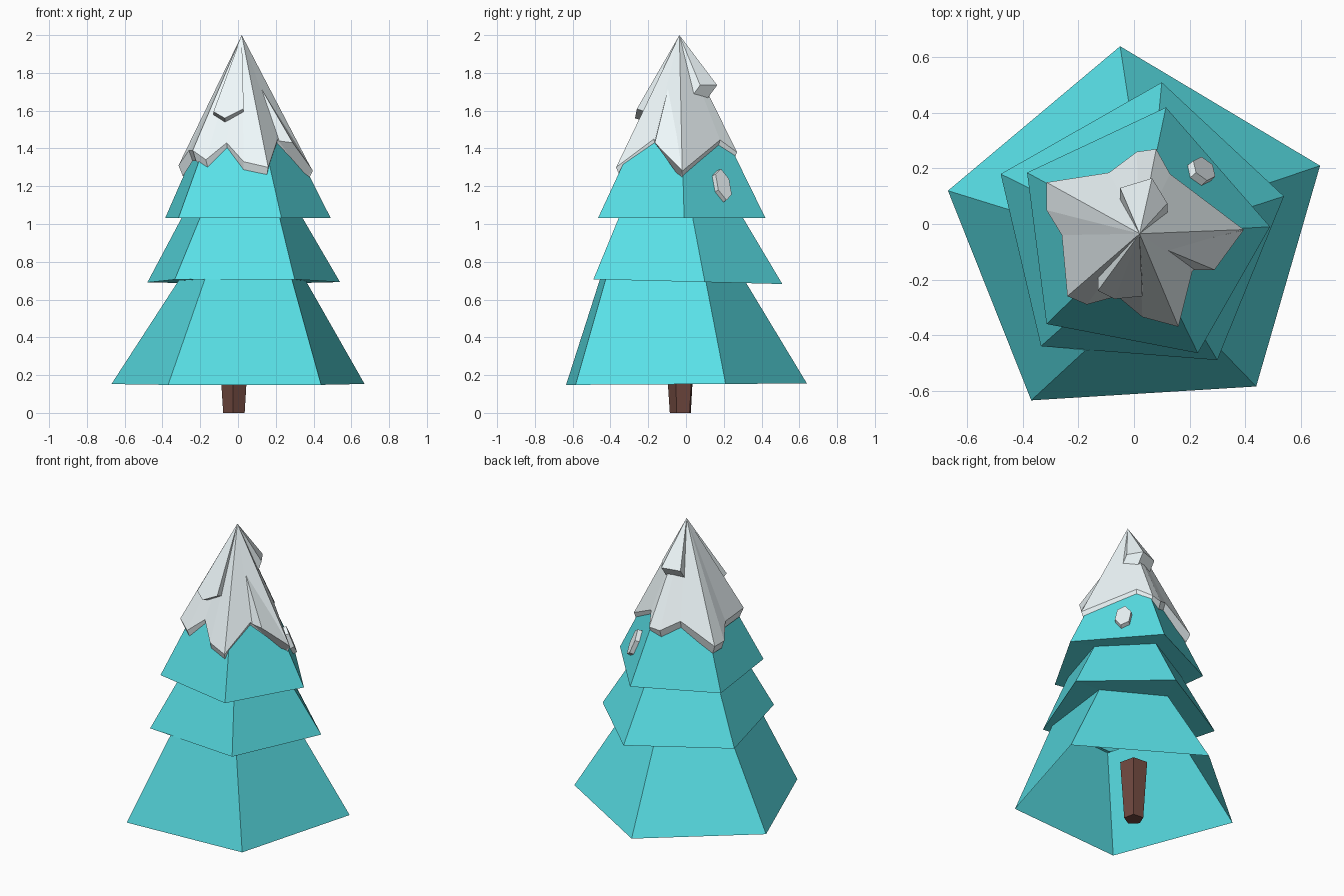
import bpy, bmesh, math
from mathutils import Vector

if "Cube" in bpy.data.objects:
    bpy.data.objects.remove(bpy.data.objects["Cube"])


def make_mat(name, rgb):
    m = bpy.data.materials.new(name)
    m.diffuse_color = (*rgb, 1)
    m.use_nodes = True
    m.node_tree.nodes["Principled BSDF"].inputs["Base Color"].default_value = m.diffuse_color
    return m


TEAL = make_mat("teal", (0.10, 0.75, 0.80))
BARK = make_mat("bark", (0.16, 0.065, 0.05))
SNOW = make_mat("snow", (0.86, 0.94, 0.96))


def build(name, verts, faces, mat):
    me = bpy.data.meshes.new(name)
    me.from_pydata([tuple(v) for v in verts], [], faces)
    bm = bmesh.new()
    bm.from_mesh(me)
    bmesh.ops.recalc_face_normals(bm, faces=bm.faces[:])
    bm.to_mesh(me)
    bm.free()
    me.materials.append(mat)
    ob = bpy.data.objects.new(name, me)
    bpy.context.collection.objects.link(ob)
    return ob


def bridge(a, b, n):
    return [(a + i, a + (i + 1) % n, b + (i + 1) % n, b + i) for i in range(n)]


def snow_slab(name, rim, low, apex, closed):
    """Fan of faces from the tip to a rim, with a wall down to the lower rim."""
    n = len(rim)
    verts = [apex] + rim + low
    faces = []
    for i in range(n if closed else n - 1):
        j = (i + 1) % n
        faces += [(0, 1 + i, 1 + j), (1 + i, 1 + n + i, 1 + n + j, 1 + j)]
        if not closed:
            faces.append((0, 1 + n + j, 1 + n + i))
    if not closed:
        faces += [(0, 1 + n, 1), (0, n, 2 * n)]
    return build(name, verts, faces, SNOW)


APEX = Vector((0.02, -0.035, 2.0))

# Foliage: three pentagonal skirts in one shell, open underneath
base1 = [(-.67, .12), (-.37, -.635), (.44, -.585), (.67, .21), (-.05, .64)]
top1 = [(-.315, .01), (-.175, -.455), (.285, -.425), (.36, .105), (0, .315)]
base2 = [(-.48, .18), (-.335, -.44), (.30, -.49), (.54, .10), (.10, .51)]
top2 = [(-.297, .09), (-.20, -.32), (.22, -.355), (.34, .035), (.08, .30)]
base3 = [(-.385, .185), (-.315, -.36), (.23, -.465), (.49, -.01), (.115, .42)]


def ring(pts, z, tilt=0.0):
    return [(x, y, z + tilt * y) for x, y in pts]


rings = [ring(base1, 0.152, 0.006), ring(top1, 0.70, -0.02), ring(base2, 0.695, -0.025),
         ring(top2, 1.035), ring(base3, 1.033)]
verts = [v for r in rings for v in r] + [(0.02, -0.035, 1.96)]
faces = [f for k in range(4) for f in bridge(5 * k, 5 * k + 5, 5)]
faces += [(20 + i, 20 + (i + 1) % 5, 25) for i in range(5)]
build("foliage", verts, faces, TEAL)

# Trunk: tapered pentagon, wider at the top
verts = []
for r, z in ((0.06, 0.0), (0.085, 0.38)):
    for i in range(5):
        a = math.radians(-95 + 72 * i)
        verts.append((-0.02 + r * math.cos(a), -0.026 + r * math.sin(a), z))
build("trunk", verts, bridge(0, 5, 5) + [tuple(range(5)), tuple(range(5, 10))], BARK)

# Snow cap with ragged rim
rim = [Vector(p) for p in (
    (-.315, .15, 1.31), (-.315, .05, 1.31), (-.26, -.04, 1.39), (-.24, -.26, 1.39),
    (-.17, -.29, 1.34), (-.06, -.26, 1.43), (.03, -.335, 1.33), (.16, -.37, 1.30),
    (.21, -.17, 1.45), (.395, -.02, 1.28), (.13, .18, 1.445),
    (.08, .27, 1.38), (.01, .26, 1.37), (-.09, .185, 1.43))]
low = [Vector((APEX.x + (p.x - APEX.x) * 0.93, APEX.y + (p.y - APEX.y) * 0.93, p.z - 0.057))
       for p in rim]
snow_slab("snow_cap", rim, low, APEX, True)

# Raised snow wedges on the cap: tip, rim points, drop of each to the lower rim
for name, tip, pts, drops in (
        ("front_snow_wedge", APEX,
         [(-.13, -.24, 1.595), (-.07, -.27, 1.56), (.03, -.26, 1.61)], [(0, .055, -.02)] * 3),
        ("back_snow_wedge", APEX,
         [(-.05, .13, 1.73), (.065, .165, 1.735), (.12, .075, 1.735)], [(0, -.055, -.075)] * 3),
        ("right_snow_wedge", Vector((.11, -.09, 1.74)),
         [(.29, -.165, 1.43), (.395, -.022, 1.285)], [(-.075, 0, .01), (-.03, 0, -.055)])):
    pts = [Vector(p) for p in pts]
    snow_slab(name, pts, [p + Vector(d) for p, d in zip(pts, drops)], tip, False)

# Loose snow lump on the back right face of the top tier
nrm = Vector((0.75, 0.655, 0.383)).normalized()
side = Vector((-0.655, 0.75, 0)).normalized()
up = nrm.cross(side)
centre = Vector((0.225, 0.175, 1.195))
verts = []
for depth, k in ((-0.02, 1.0), (0.04, 0.95)):
    for i in range(6):
        a = math.radians(60 * i + 20)
        verts.append(centre + nrm * depth + side * 0.053 * k * math.cos(a)
                     + up * 0.095 * k * math.sin(a))
build("snow_lump", verts, bridge(0, 6, 6) + [tuple(range(6)), tuple(range(6, 12))], SNOW)
